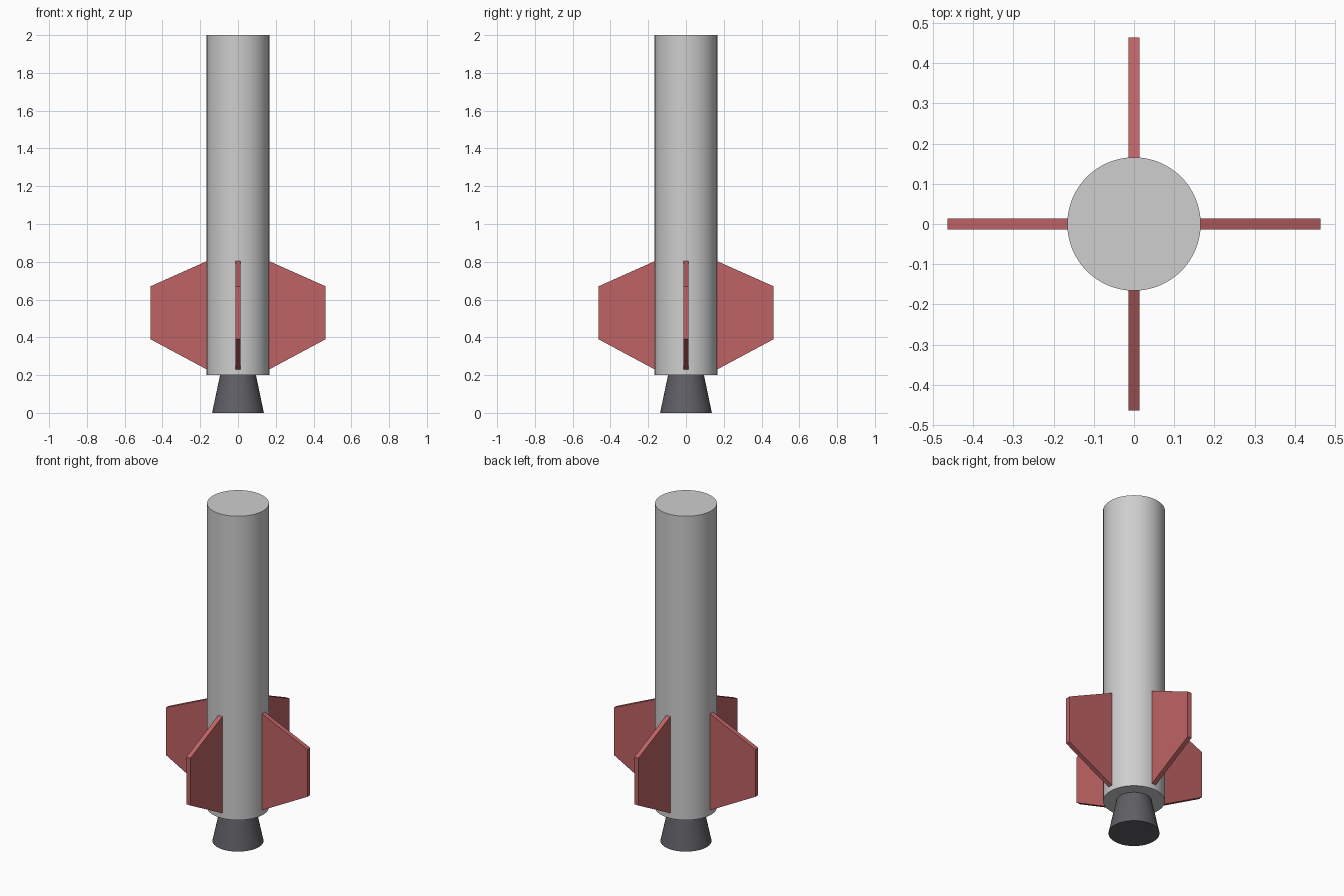
import bpy, bmesh, math
from mathutils import Matrix

cube = bpy.data.objects.get("Cube")
if cube:
    bpy.data.objects.remove(cube, do_unlink=True)


def make_material(name, rgb):
    mat = bpy.data.materials.new(name)
    mat.use_nodes = True
    color = (*rgb, 1.0)
    mat.diffuse_color = color
    mat.node_tree.nodes["Principled BSDF"].inputs["Base Color"].default_value = color
    return mat


light_grey = make_material("light grey", (0.62, 0.62, 0.62))
dark_grey = make_material("dark grey", (0.115, 0.115, 0.13))
dull_red = make_material("dull red", (0.52, 0.125, 0.13))


def add_round(name, r_bottom, r_top, z_bottom, z_top, mat):
    """Capped cone or cylinder standing between two heights."""
    bpy.ops.mesh.primitive_cone_add(
        vertices=64, radius1=r_bottom, radius2=r_top, depth=z_top - z_bottom,
        location=(0, 0, (z_bottom + z_top) / 2))
    obj = bpy.context.object
    obj.name = name
    obj.data.materials.append(mat)
    bpy.ops.object.shade_smooth_by_angle(angle=math.radians(30))
    return obj


def add_fin(name, angle, mat):
    """Flat plate cut from a side profile, turned about the body axis."""
    thickness = 0.027
    profile = [(0.15, 0.222), (0.464, 0.39), (0.464, 0.67), (0.15, 0.81)]
    bm = bmesh.new()
    face = bm.faces.new([bm.verts.new((x, -thickness / 2, z)) for x, z in profile])
    out = bmesh.ops.extrude_face_region(bm, geom=[face])
    moved = [v for v in out["geom"] if isinstance(v, bmesh.types.BMVert)]
    bmesh.ops.translate(bm, vec=(0, thickness, 0), verts=moved)
    bmesh.ops.recalc_face_normals(bm, faces=bm.faces)
    bm.transform(Matrix.Rotation(angle, 4, "Z"))
    mesh = bpy.data.meshes.new(name)
    bm.to_mesh(mesh)
    bm.free()
    mesh.materials.append(mat)
    obj = bpy.data.objects.new(name, mesh)
    bpy.context.collection.objects.link(obj)


# Body tube and engine nozzle
add_round("body_tube", 0.166, 0.166, 0.2, 2.0, light_grey)
add_round("nozzle", 0.137, 0.095, 0.0, 0.2, dark_grey)

# Four fins
for i, side in enumerate(("left", "back", "right", "front")):
    add_fin(side + "_fin", i * math.pi / 2, dull_red)
